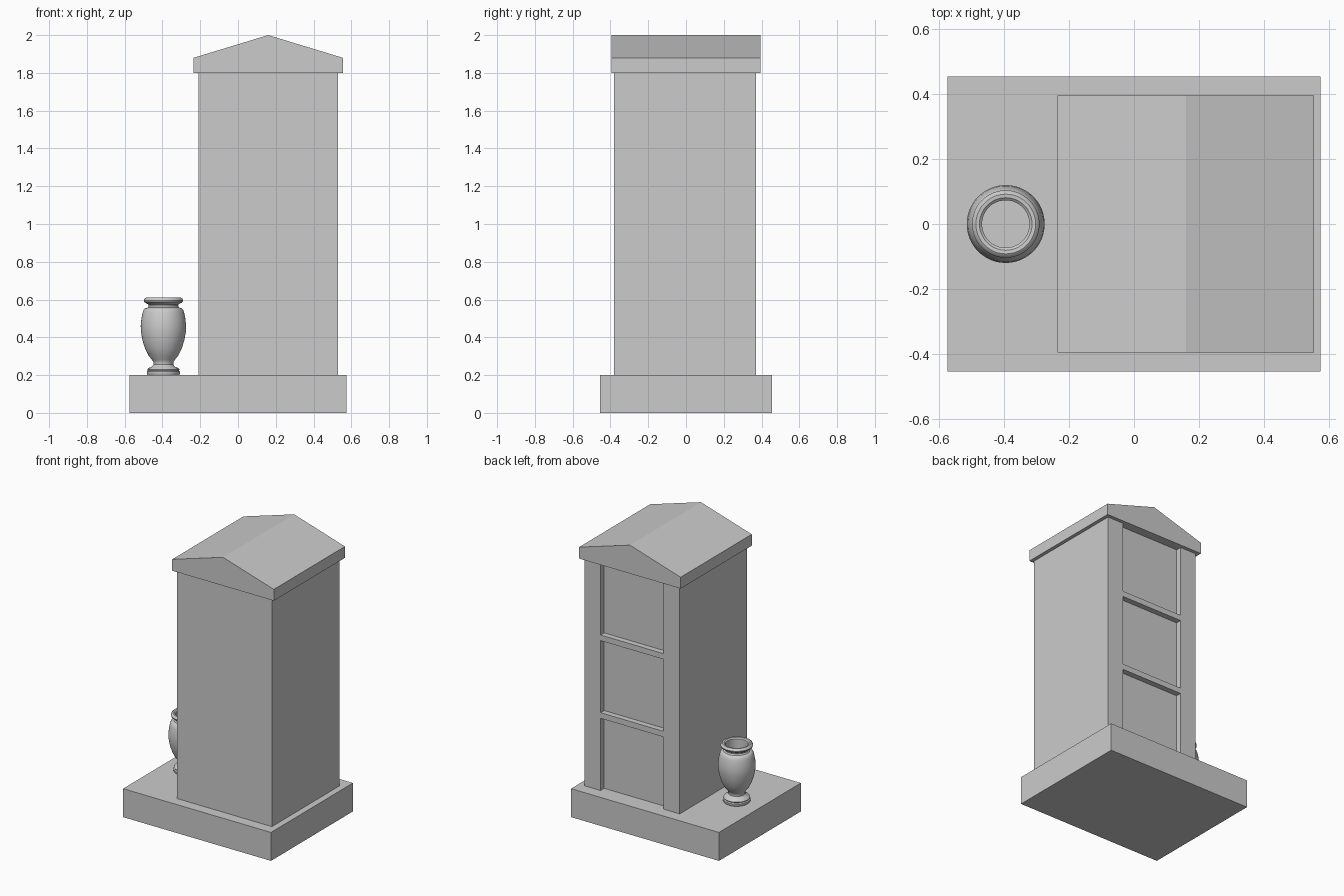
import bpy, bmesh, math

if "Cube" in bpy.data.objects:
    bpy.data.objects.remove(bpy.data.objects["Cube"])


def finish(name, bm):
    bmesh.ops.recalc_face_normals(bm, faces=bm.faces)
    me = bpy.data.meshes.new(name)
    bm.to_mesh(me)
    bm.free()
    ob = bpy.data.objects.new(name, me)
    bpy.context.collection.objects.link(ob)
    return ob


def extrude_y(name, profile, y0, y1):
    """Prism from an x-z outline, running from y0 to y1."""
    bm = bmesh.new()
    face = bm.faces.new([bm.verts.new((x, y0, z)) for x, z in profile])
    ext = bmesh.ops.extrude_face_region(bm, geom=[face])
    verts = [v for v in ext["geom"] if isinstance(v, bmesh.types.BMVert)]
    bmesh.ops.translate(bm, verts=verts, vec=(0, y1 - y0, 0))
    return finish(name, bm)


def box(name, x0, x1, y0, y1, z0, z1):
    return extrude_y(name, [(x0, z0), (x1, z0), (x1, z1), (x0, z1)], y0, y1)


def lathe(name, profile, cx, cy, n=48):
    """Revolve (r, z) points about a vertical axis; r = 0 ends close the solid."""
    bm = bmesh.new()
    vs = [bm.verts.new((r, 0, z)) for r, z in profile]
    es = [bm.edges.new(p) for p in zip(vs, vs[1:])]
    bmesh.ops.spin(bm, geom=vs + es, cent=(0, 0, 0), axis=(0, 0, 1),
                   angle=2 * math.pi, steps=n, use_merge=False)
    bmesh.ops.remove_doubles(bm, verts=bm.verts, dist=1e-5)
    ob = finish(name, bm)
    ob.location = (cx, cy, 0)
    bpy.context.view_layer.objects.active = ob
    ob.select_set(True)
    bpy.ops.object.shade_smooth_by_angle(angle=math.radians(35))
    ob.select_set(False)
    return ob


# Base slab
box("base", -0.575, 0.575, -0.455, 0.455, 0, 0.2)

# Body with recessed back
XL, XR, BACK, WALL, RECESS = -0.21, 0.53, 0.37, 0.125, 0.04
box("body", XL, XR, -0.38, BACK - RECESS, 0.2, 1.8)

# Side pilasters and shelves dividing the back into three panels
for side, x in (("left", XL), ("right", XR - WALL)):
    box("back_pilaster_" + side, x, x + WALL, BACK - RECESS, BACK, 0.2, 1.8)
for i, z in enumerate((0.707, 1.253)):
    box(f"back_shelf_{i + 1}", XL + WALL, XR - WALL, BACK - RECESS, BACK, z, z + 0.04)

# Gabled roof
extrude_y("roof", [(-0.235, 1.8), (0.555, 1.8), (0.555, 1.88), (0.16, 2.0), (-0.235, 1.88)],
          -0.395, 0.395)

# Urn: foot, stem, belly, collar, rolled rim, hollow mouth
foot = [(0, 0.2), (0.084, 0.2), (0.088, 0.208), (0.088, 0.218), (0.082, 0.224),
        (0.085, 0.23), (0.08, 0.237), (0.062, 0.244), (0.053, 0.255), (0.053, 0.268)]
belly = [(0.06, 0.28), (0.078, 0.303), (0.097, 0.34), (0.111, 0.385), (0.119, 0.43),
         (0.12, 0.46), (0.117, 0.495), (0.11, 0.53), (0.104, 0.547), (0.098, 0.553)]
rim = [(0.084, 0.557), (0.078, 0.566), (0.08, 0.575), (0.092, 0.581), (0.102, 0.588),
       (0.104, 0.596), (0.1, 0.605), (0.092, 0.61), (0.081, 0.609), (0.073, 0.602)]
mouth = [(0.073, 0.51), (0, 0.51)]
lathe("urn", foot + belly + rim + mouth, -0.395, 0)
